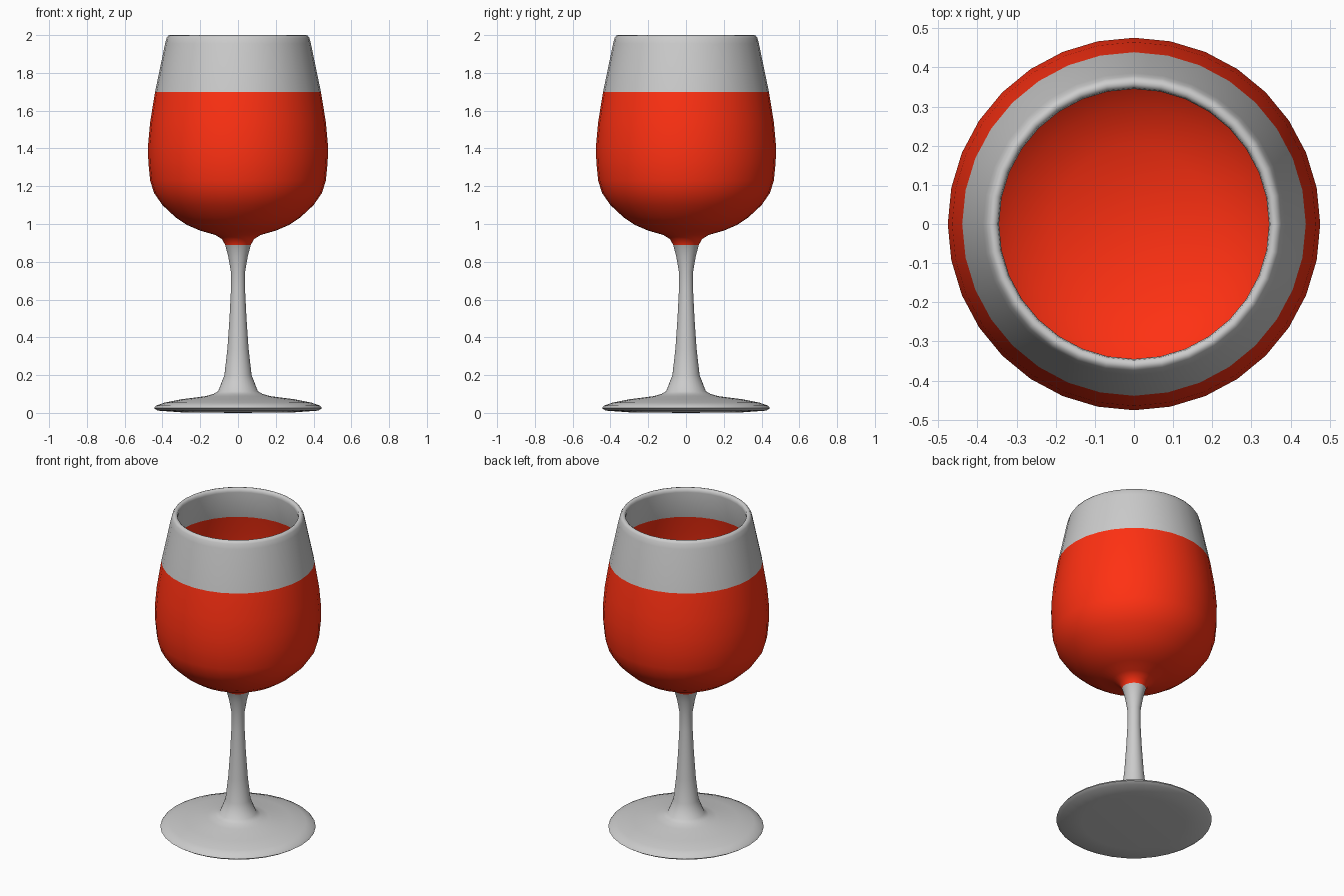
import bpy, bmesh, math

if "Cube" in bpy.data.objects:
    bpy.data.objects.remove(bpy.data.objects["Cube"])

SIDES = 32

# (radius, height, red) : red marks the band from this point to the next
PROFILE = [
    # foot
    (0.0, 0.0, 0), (0.30, 0.003, 0), (0.425, 0.012, 0), (0.445, 0.025, 0), (0.435, 0.038, 0),
    (0.39, 0.054, 0), (0.30, 0.072, 0), (0.175, 0.088, 0), (0.13, 0.10, 0), (0.105, 0.115, 0),
    # stem
    (0.072, 0.20, 0), (0.056, 0.34, 0), (0.045, 0.50, 0), (0.038, 0.64, 0), (0.038, 0.75, 0),
    (0.052, 0.83, 0), (0.068, 0.89, 1),
    # outside of the bowl, red up to the fill line
    (0.085, 0.92, 1), (0.12, 0.942, 1), (0.20, 0.965, 1), (0.27, 0.995, 1), (0.33, 1.035, 1),
    (0.40, 1.10, 1), (0.445, 1.165, 1), (0.465, 1.23, 1), (0.475, 1.33, 1), (0.476, 1.42, 1),
    (0.465, 1.54, 1), (0.439, 1.70, 0),
    # clear rim
    (0.418, 1.80, 0), (0.386, 1.955, 0), (0.378, 1.985, 0), (0.369, 1.998, 0),
    (0.358, 2.0, 0), (0.348, 1.993, 0), (0.345, 1.975, 0),
    # inside of the bowl
    (0.388, 1.80, 1), (0.41, 1.70, 1), (0.44, 1.54, 1), (0.45, 1.40, 1), (0.443, 1.25, 1),
    (0.42, 1.17, 1), (0.375, 1.11, 1), (0.30, 1.05, 1), (0.20, 1.005, 1), (0.0, 0.975, 1),
]


def lathe(name, profile, materials):
    bm = bmesh.new()
    rings = []
    for r, z, _ in profile:
        if r == 0:
            rings.append([bm.verts.new((0, 0, z))] * SIDES)
        else:
            rings.append([bm.verts.new((r * math.cos(a), r * math.sin(a), z))
                          for a in (2 * math.pi * i / SIDES for i in range(SIDES))])
    for k in range(len(rings) - 1):
        lo, hi = rings[k], rings[k + 1]
        for i in range(SIDES):
            j = (i + 1) % SIDES
            corners = list(dict.fromkeys((lo[i], lo[j], hi[j], hi[i])))
            bm.faces.new(corners).material_index = profile[k][2]
    bmesh.ops.recalc_face_normals(bm, faces=bm.faces)
    mesh = bpy.data.meshes.new(name)
    bm.to_mesh(mesh)
    bm.free()
    for m in materials:
        mesh.materials.append(m)
    obj = bpy.data.objects.new(name, mesh)
    bpy.context.collection.objects.link(obj)
    return obj


# materials: default grey glass and red wine
clear = bpy.data.materials.new("clear_glass")
red = bpy.data.materials.new("red_wine")
red.diffuse_color = (1.0, 0.03, 0.006, 1)
red.use_nodes = True
red.node_tree.nodes["Principled BSDF"].inputs["Base Color"].default_value = red.diffuse_color

# whole goblet as one continuous turned surface
glass = lathe("wine_glass", PROFILE, [clear, red])
bpy.context.view_layer.objects.active = glass
glass.select_set(True)
bpy.ops.object.shade_smooth_by_angle(angle=math.radians(60))
